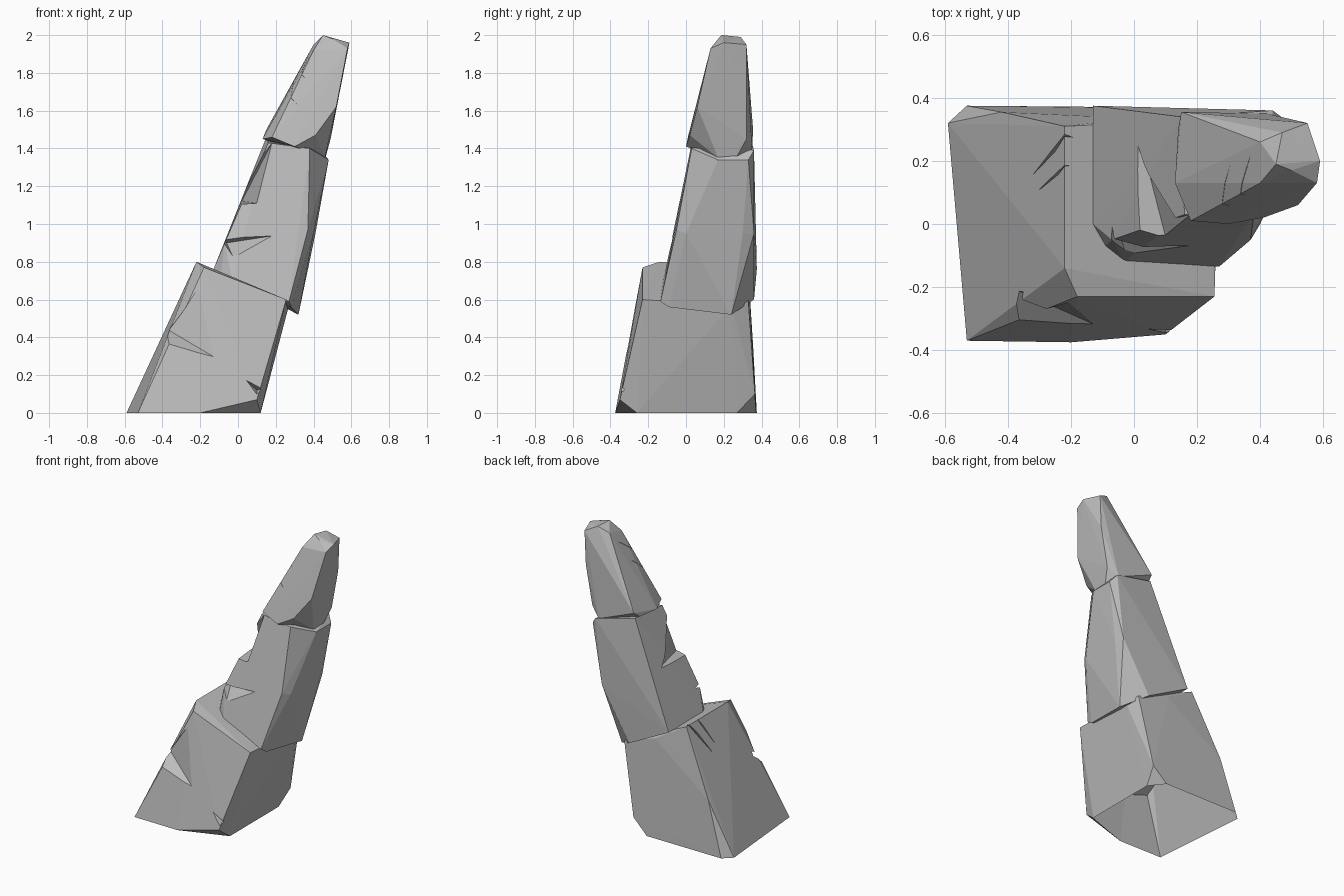
import bpy
import bmesh

default_cube = bpy.data.objects.get("Cube")
if default_cube:
    bpy.data.objects.remove(default_cube, do_unlink=True)

# One stone colour for everything
stone = bpy.data.materials.new("grey stone")
stone.use_nodes = True
colour = (0.5, 0.5, 0.5, 1)
stone.diffuse_color = colour
stone.node_tree.nodes["Principled BSDF"].inputs["Base Color"].default_value = colour


def block(name, corners):
    """Faceted block: the convex hull of a few corner points."""
    bm = bmesh.new()
    for corner in corners:
        bm.verts.new(corner)
    hull = bmesh.ops.convex_hull(bm, input=bm.verts)
    loose = set(hull["geom_interior"]) | set(hull["geom_unused"])
    bmesh.ops.delete(bm, geom=[v for v in loose if isinstance(v, bmesh.types.BMVert)],
                     context="VERTS")
    bmesh.ops.recalc_face_normals(bm, faces=bm.faces)
    mesh = bpy.data.meshes.new(name)
    bm.to_mesh(mesh)
    bm.free()
    mesh.materials.append(stone)
    obj = bpy.data.objects.new(name, mesh)
    bpy.context.collection.objects.link(obj)
    return obj


def chip(target, apex, inner, outer_a, outer_b):
    """Cut a wedge-shaped chip out of a block."""
    cutter = block("chip_cutter", [apex, inner, outer_a, outer_b])
    cutter.hide_render = True
    modifier = target.modifiers.new("chip", "BOOLEAN")
    modifier.operation = "DIFFERENCE"
    modifier.solver = "EXACT"
    modifier.object = cutter
    bpy.context.view_layer.objects.active = target
    bpy.ops.object.modifier_apply(modifier=modifier.name)
    bpy.data.objects.remove(cutter, do_unlink=True)


def open_underside(target):
    """Remove the faces lying on the ground."""
    bm = bmesh.new()
    bm.from_mesh(target.data)
    ground = [f for f in bm.faces if max(v.co.z for v in f.verts) < 0.001]
    bmesh.ops.delete(bm, geom=ground, context="FACES")
    bm.to_mesh(target.data)
    bm.free()


# Wide leaning foot of the spire, hollow underneath
base = block("base_rock", [
    (-.53, -.37, 0), (-.2, -.375, 0), (.12, -.26, 0), (.12, .27, 0),
    (.04, .37, 0), (-.53, .375, 0), (-.59, .32, 0),
    (.1, -.35, .07), (.185, .27, .27), (.145, .365, .1), (-.42, .355, .36),
    (-.22, -.14, .8), (-.18, -.23, .77), (.255, -.23, .6),
    (.27, .24, .57), (.24, .33, .59), (0, .335, .67), (-.22, .31, .8),
])
chip(base, (-.1, -.33, .28), (-.37, -.21, .44), (-.43, -.43, .28), (-.21, -.25, .66))
chip(base, (.015, -.35, .2), (.1, -.3, .12), (.1, -.42, .06), (.15, -.36, .13))
chip(base, (-.32, .15, .57), (-.18, .2, .67), (-.34, .27, .82), (-.2, .32, .86))
chip(base, (-.3, .1, .6), (-.19, .15, .71), (-.33, .17, .84), (-.22, .22, .88))
open_underside(base)

# Middle section, overhanging the foot at the back
middle = block("middle_rock", [
    (-.13, 0, .76), (-.13, .375, .76), (-.09, -.07, .74), (-.03, -.12, .7),
    (.27, -.135, .59), (.28, -.09, .56), (.32, .24, .52), (.18, .36, .6),
    (-.07, -.05, .9), (.37, -.05, .97), (.4, 0, .95), (.41, .3, .95),
    (.39, .36, .95), (.16, .03, 1.43), (.15, .34, 1.46), (.38, .03, 1.4),
    (.48, .17, 1.34), (.48, .33, 1.34), (.44, .36, 1.39),
])
chip(middle, (.2, -.075, .94), (-.06, .01, .9), (-.15, -.17, .95), (-.01, -.14, .79))
chip(middle, (.18, .03, 1.43), (.1, -.04, 1.11), (.02, .27, 1.12), (-.1, -.15, 1.09))

# Narrow tip
tip = block("top_rock", [
    (.13, .13, 1.45), (.14, .3, 1.46), (.15, .355, 1.5), (.18, .01, 1.46),
    (.3, 0, 1.41), (.46, .17, 1.35), (.46, .26, 1.34), (.42, .35, 1.39),
    (.41, .02, 1.47), (.52, .06, 1.62), (.49, .32, 1.45), (.54, .32, 1.72),
    (.4, .13, 1.92), (.4, .26, 1.95), (.45, .19, 2), (.5, .17, 1.98),
    (.47, .29, 1.99), (.58, .13, 1.93), (.59, .2, 1.96), (.55, .32, 1.95),
])
chip(tip, (.33, .2, 1.76), (.31, .05, 1.63), (.15, -.06, 1.66), (.18, .12, 1.8))
chip(tip, (.38, .22, 1.88), (.37, .1, 1.77), (.22, .01, 1.79), (.24, .14, 1.92))
